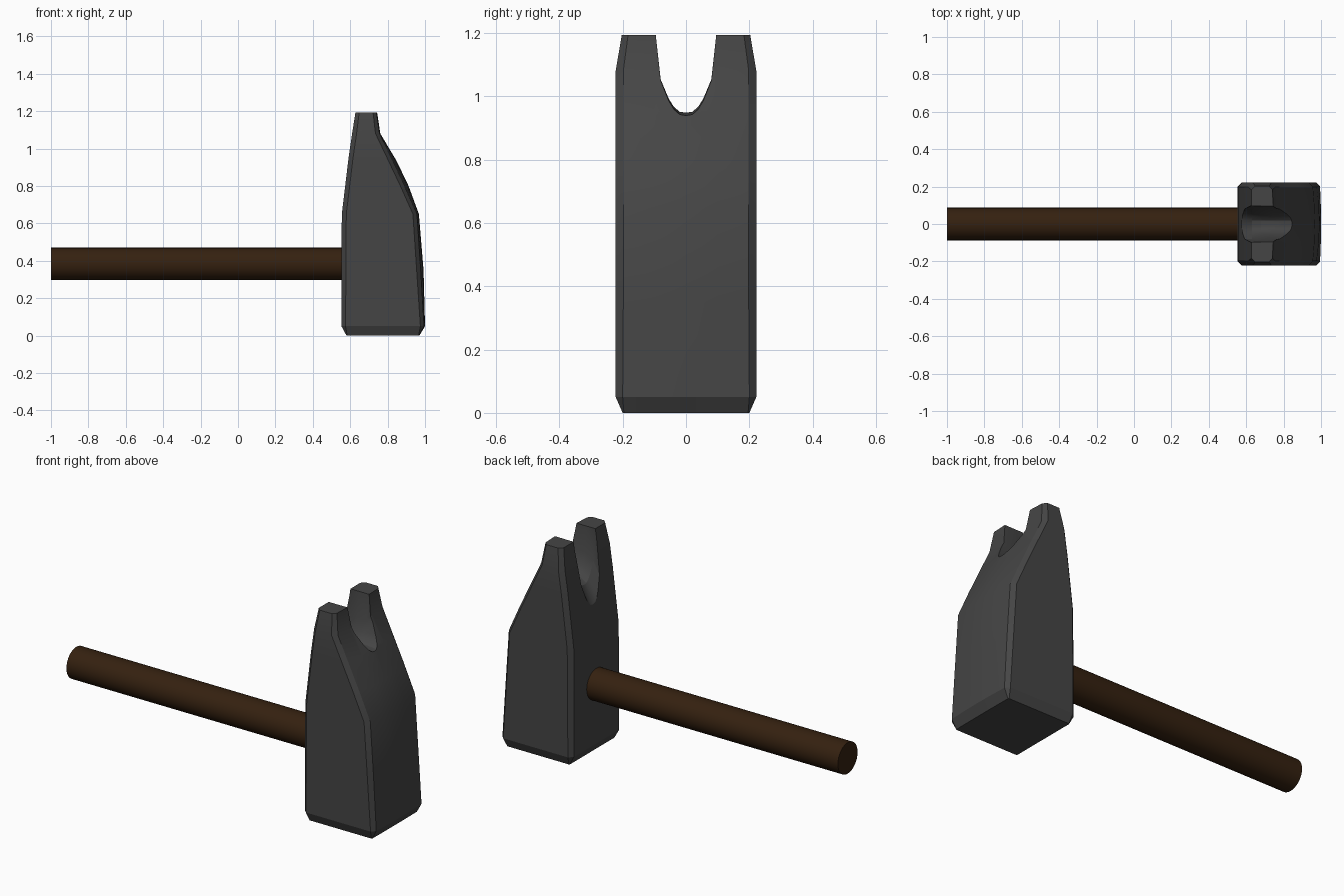
import bpy, bmesh
from math import pi

if "Cube" in bpy.data.objects:
    bpy.data.objects.remove(bpy.data.objects["Cube"])


def material(name, color):
    m = bpy.data.materials.new(name)
    m.diffuse_color = (*color, 1)
    m.use_nodes = True
    m.node_tree.nodes["Principled BSDF"].inputs["Base Color"].default_value = m.diffuse_color
    return m


def loft(name, rings):
    """Join equal-length rings of points into a closed solid."""
    bm = bmesh.new()
    loops = [[bm.verts.new(p) for p in ring] for ring in rings]
    n = len(loops[0])
    for a, b in zip(loops, loops[1:]):
        for i in range(n):
            j = (i + 1) % n
            bm.faces.new((a[i], a[j], b[j], b[i]))
    bm.faces.new(loops[0][::-1])
    bm.faces.new(loops[-1])
    bmesh.ops.recalc_face_normals(bm, faces=bm.faces)
    me = bpy.data.meshes.new(name)
    bm.to_mesh(me)
    bm.free()
    ob = bpy.data.objects.new(name, me)
    bpy.context.collection.objects.link(ob)
    return ob


def select(ob):
    bpy.ops.object.select_all(action='DESELECT')
    ob.select_set(True)
    bpy.context.view_layer.objects.active = ob


# Head: chamfered sections with a bulged striking side
# z, left x, right edge x, right x at the middle, half depth, chamfer
sections = [
    (0.00, 0.580, 0.965, 0.970, 0.200, 0.004),
    (0.05, 0.553, 0.975, 1.000, 0.222, 0.022),
    (0.35, 0.553, 0.955, 0.992, 0.222, 0.024),
    (0.65, 0.555, 0.935, 0.967, 0.222, 0.024),
    (0.80, 0.573, 0.868, 0.912, 0.222, 0.024),
    (0.95, 0.591, 0.797, 0.840, 0.222, 0.024),
    (1.08, 0.610, 0.735, 0.762, 0.222, 0.024),
    (1.193, 0.628, 0.722, 0.745, 0.203, 0.020),
]


def head_ring(z, x0, xe, xm, d, c):
    face = xe + min(c * 0.9, xm - xe)
    mid = face + 0.75 * (xm - face)
    half = [(x0, d - c), (x0 + c, d), (xe, d), (face, d - c), (mid, 0.1)]
    pts = half + [(xm, 0)] + [(x, -y) for x, y in half[::-1]]
    return [(x, y, z) for x, y in pts]


head = loft("hammer_head", [head_ring(*s) for s in sections])

# Claw notch: U profile that drops away towards the handle side
u_half = [(0.020, 0.003), (0.038, 0.018), (0.055, 0.045), (0.080, 0.105), (0.096, 0.25), (0.096, 0.70)]
u_profile = [(-y, z) for y, z in u_half[::-1]] + [(0, 0)] + u_half
floor_line = [(0.50, 0.68), (0.575, 0.82), (0.63, 0.915), (0.68, 0.945), (0.74, 0.948), (0.95, 0.93)]
cutter = loft("notch_cutter", [[(x, y, zb + z) for y, z in u_profile] for x, zb in floor_line])
cutter.hide_render = True

select(head)
mod = head.modifiers.new("notch", 'BOOLEAN')
mod.operation = 'DIFFERENCE'
mod.solver = 'EXACT'
mod.object = cutter
bpy.ops.object.modifier_apply(modifier=mod.name)
bpy.data.objects.remove(cutter)
head.data.materials.clear()
head.data.materials.append(material("dark_steel", (0.06, 0.06, 0.06)))
select(head)
bpy.ops.object.shade_smooth_by_angle(angle=pi / 9)

# Handle
bpy.ops.mesh.primitive_cylinder_add(vertices=32, radius=0.087, depth=1.65,
                                    location=(-0.175, 0, 0.383), rotation=(0, pi / 2, 0))
handle = bpy.context.object
handle.name = "handle"
handle.data.materials.append(material("dark_wood", (0.035, 0.015, 0.005)))
bpy.ops.object.shade_smooth_by_angle(angle=pi / 6)
